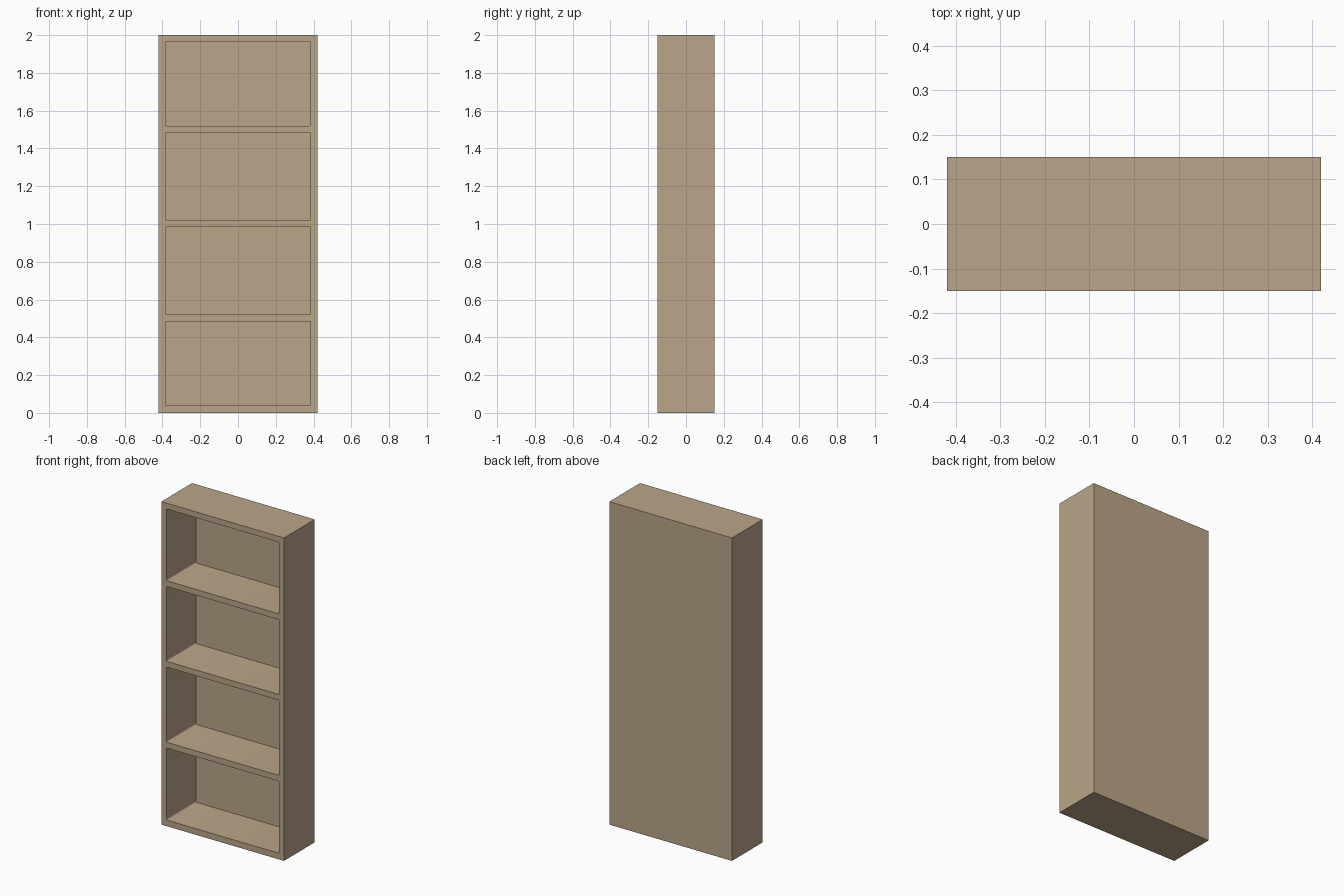
import bpy, bmesh
from mathutils import Matrix

if "Cube" in bpy.data.objects:
    bpy.data.objects.remove(bpy.data.objects["Cube"])

W, D, H = 0.84, 0.30, 2.0
SIDE, BOARD, BACK, FILLET = 0.035, 0.036, 0.012, 0.006


def box(name, x, y, z, fillet=0.0):
    """Box from min/max ranges; fillet rounds the edges running along y."""
    bm = bmesh.new()
    size = [b - a for a, b in (x, y, z)]
    mid = [(a + b) / 2 for a, b in (x, y, z)]
    bmesh.ops.create_cube(bm, size=1, matrix=Matrix.Translation(mid) @ Matrix.Diagonal((*size, 1)))
    if fillet:
        edges = [e for e in bm.edges if abs(e.verts[0].co.y - e.verts[1].co.y) > 0.01]
        bmesh.ops.bevel(bm, geom=edges, offset=fillet, segments=3, profile=0.5, affect='EDGES')
    bmesh.ops.recalc_face_normals(bm, faces=bm.faces)
    mesh = bpy.data.meshes.new(name)
    bm.to_mesh(mesh)
    bm.free()
    obj = bpy.data.objects.new(name, mesh)
    bpy.context.collection.objects.link(obj)
    return obj


# Solid outer case
case = box("bookcase", (-W / 2, W / 2), (-D / 2, D / 2), (0, H))
wood = bpy.data.materials.new("light_wood")
wood.diffuse_color = (0.50, 0.38, 0.25, 1)
wood.use_nodes = True
wood.node_tree.nodes["Principled BSDF"].inputs["Base Color"].default_value = wood.diffuse_color
case.data.materials.append(wood)
bpy.context.view_layer.objects.active = case
case.select_set(True)

# Four open bays, leaving shelves centred every half unit and a thin back
levels = [BOARD / 2, 0.502, 1.003, 1.502, H - BOARD / 2]
levels[0] = 0.02
for i, (low, high) in enumerate(zip(levels, levels[1:])):
    cutter = box(f"bay_cutter_{i}", (-W / 2 + SIDE, W / 2 - SIDE),
                 (-D / 2 - 0.1, D / 2 - BACK),
                 (low + BOARD / 2, high - BOARD / 2), FILLET)
    cutter.hide_render = True
    cut = case.modifiers.new("bay", 'BOOLEAN')
    cut.operation, cut.solver, cut.object = 'DIFFERENCE', 'EXACT', cutter
    bpy.ops.object.modifier_apply(modifier=cut.name)
    bpy.data.objects.remove(cutter)

# Smooth only the small corner fillets
bpy.ops.object.shade_smooth_by_angle(angle=0.6)
